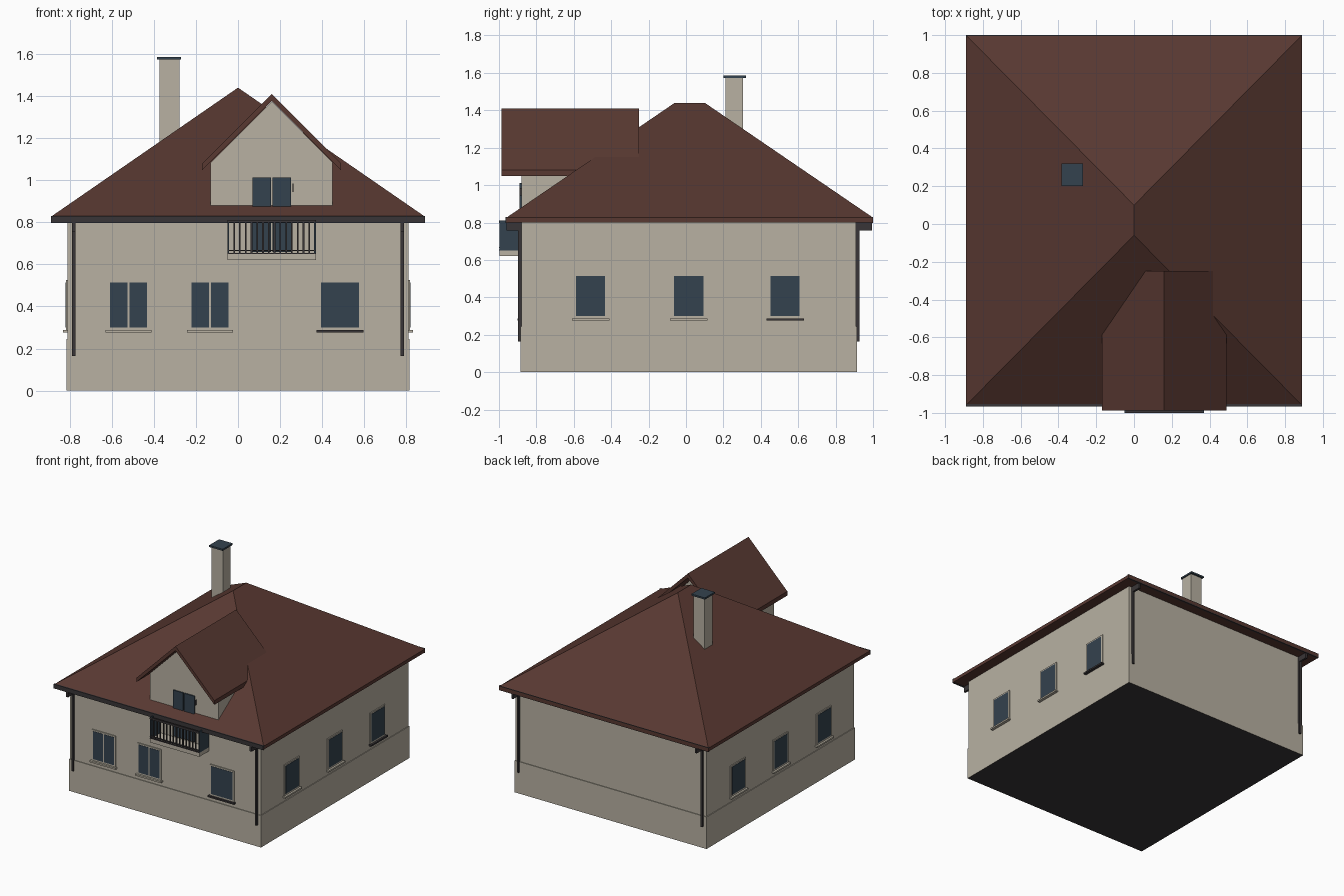
import bpy, bmesh

if "Cube" in bpy.data.objects:
    bpy.data.objects.remove(bpy.data.objects["Cube"])


def material(name, r, g, b):
    lin = [(c / 255 / 12.92) if c < 10 else ((c / 255 + 0.055) / 1.055) ** 2.4 for c in (r, g, b)]
    m = bpy.data.materials.new(name)
    m.diffuse_color = (*lin, 1)
    m.use_nodes = True
    m.node_tree.nodes["Principled BSDF"].inputs["Base Color"].default_value = m.diffuse_color
    return m


PLASTER = material("plaster", 184, 177, 162)
ROOF = material("roof_brown", 88, 56, 49)
GLASS = material("glass_blue", 52, 66, 78)
METAL = material("charcoal_metal", 57, 53, 55)


def mesh_object(name, verts, faces, *mats):
    bm = bmesh.new()
    vs = [bm.verts.new(v) for v in verts]
    for f in faces:
        bm.faces.new([vs[i] for i in f])
    bmesh.ops.recalc_face_normals(bm, faces=bm.faces)
    me = bpy.data.meshes.new(name)
    bm.to_mesh(me)
    bm.free()
    for m in mats:
        me.materials.append(m)
    ob = bpy.data.objects.new(name, me)
    bpy.context.collection.objects.link(ob)
    return ob


BOX = [(0, 1, 3, 2), (4, 5, 7, 6), (0, 1, 5, 4), (2, 3, 7, 6), (0, 2, 6, 4), (1, 3, 7, 5)]


def box(name, x, y, z, *mats):
    return mesh_object(name, [(a, b, c) for a in x for b in y for c in z], BOX, *mats)


def prism(name, profile, y0, y1, mat):
    """Extrude an (x, z) profile along y."""
    n = len(profile)
    verts = [(x, y, z) for y in (y0, y1) for x, z in profile]
    faces = [tuple(range(n)), tuple(range(n, 2 * n))]
    faces += [(i, (i + 1) % n, n + (i + 1) % n, n + i) for i in range(n)]
    return mesh_object(name, verts, faces, mat)


# House body and plinth, with a dark floor underneath
box("walls", (-0.81, 0.81), (-0.88, 0.91), (0.1, 0.81), PLASTER)
plinth = box("plinth", (-0.815, 0.815), (-0.885, 0.915), (0, 0.245), PLASTER, METAL)
for p in plinth.data.polygons:
    p.material_index = int(p.normal.z < -0.5)

# Main hipped roof with a short ridge
X, Y0, Y1 = 0.89, -0.96, 1.0
corners = [(-X, Y0), (X, Y0), (X, Y1), (-X, Y1)]
mesh_object("main_roof",
            [(x, y, z) for z in (0.8, 0.826) for x, y in corners]
            + [(0, -0.06, 1.44), (0, 0.10, 1.44)],
            [(0, 1, 2, 3), (0, 1, 5, 4), (1, 2, 6, 5), (2, 3, 7, 6), (3, 0, 4, 7),
             (4, 5, 8), (6, 7, 9), (5, 6, 9, 8), (7, 4, 8, 9)], ROOF)

# Gutters and downspouts, front and back
for side, edge, wall, s in (("front", -0.96, -0.88, -1), ("back", 0.995, 0.91, 1)):
    box(side + "_gutter", (-X, X), sorted((edge - s * 0.008, edge + s * 0.005)), (0.797, 0.83), METAL)
    for cx in (-0.78, 0.78):
        xs = (cx - 0.008, cx + 0.008)
        box(side + "_downspout", xs, sorted((wall, wall + s * 0.018)), (0.165, 0.8), METAL)
        box(side + "_gutter_outlet", xs, sorted((wall, edge)), (0.757, 0.8), METAL)

# Dormer: gabled body and folded roof slab
prism("dormer_walls", [(-0.13, 0.86), (0.45, 0.86), (0.45, 1.085), (0.16, 1.375), (-0.13, 1.085)],
      -0.88, -0.5, PLASTER)
prism("dormer_roof", [(-0.17, 1.08), (0.16, 1.41), (0.49, 1.08), (0.49, 1.048),
                      (0.16, 1.376), (-0.17, 1.048)], -0.987, -0.25, ROOF)

# Chimney with cap
box("chimney", (-0.373, -0.278), (0.212, 0.306), (1.0, 1.573), PLASTER)
box("chimney_cap", (-0.385, -0.27), (0.2, 0.32), (1.573, 1.586), GLASS)


def window(name, face, c, half, panes, sill_mat):
    """Framed window on the front (face 0) or on a side wall (face -1 / 1)."""
    def part(label, a, depth, z, mat):
        if face == 0:
            box(label, a, (-0.88 - depth, -0.87), z, mat)
        else:
            box(label, sorted((face * 0.80, face * (0.81 + depth))), a, z, mat)
    part(name + "_frame", (c - half, c + half), 0.007, (0.285, 0.525), PLASTER)
    part(name + "_sill", (c - half - 0.01, c + half + 0.01), 0.022, (0.276, 0.288), sill_mat)
    inner = half - 0.012
    if panes == 2:
        spans = [(c - inner, c - 0.005), (c + 0.005, c + inner)]
    else:
        spans = [(c - inner, c + inner)]
    for a in spans:
        part(name + "_pane", a, 0.009, (0.3, 0.514), GLASS)


# Windows on the front and on both sides
window("front_left_window", 0, -0.52, 0.1, 2, PLASTER)
window("front_middle_window", 0, -0.133, 0.1, 2, PLASTER)
window("front_right_window", 0, 0.485, 0.102, 1, METAL)
box("front_right_mullion", (0.482, 0.488), (-0.892, -0.88), (0.3, 0.514), GLASS)
for s, label in ((-1, "left"), (1, "right")):
    for i, c in enumerate((-0.51, 0.015, 0.53)):
        window(label + "_window", s, c, 0.09, 1, METAL if (s, i) == (1, 2) else PLASTER)

# Balcony door rising from the wall into the dormer
for a in ((0.07, 0.156), (0.165, 0.252)):
    box("balcony_door_pane", a, (-0.889, -0.87), (0.66, 1.012), GLASS)
box("door_handle", (0.259, 0.264), (-0.889, -0.88), (0.945, 0.985), METAL)

# Balcony slab, side panels and barred railing
box("balcony_slab", (-0.05, 0.37), (-0.998, -0.87), (0.62, 0.65), PLASTER)
for x in (-0.05, 0.362):
    box("balcony_side_panel", (x, x + 0.008), (-0.998, -0.88), (0.65, 0.812), GLASS)
for z in (0.65, 0.664, 0.798):
    box("balcony_rail", (-0.05, 0.37), (-1.0, -0.988), (z, z + (0.014 if z > 0.7 else 0.005)), METAL)
for i in range(16):
    x = -0.046 + i * 0.412 / 15
    box("balcony_bar", (x - 0.004, x + 0.004), (-0.998, -0.99), (0.65, 0.8), METAL)
